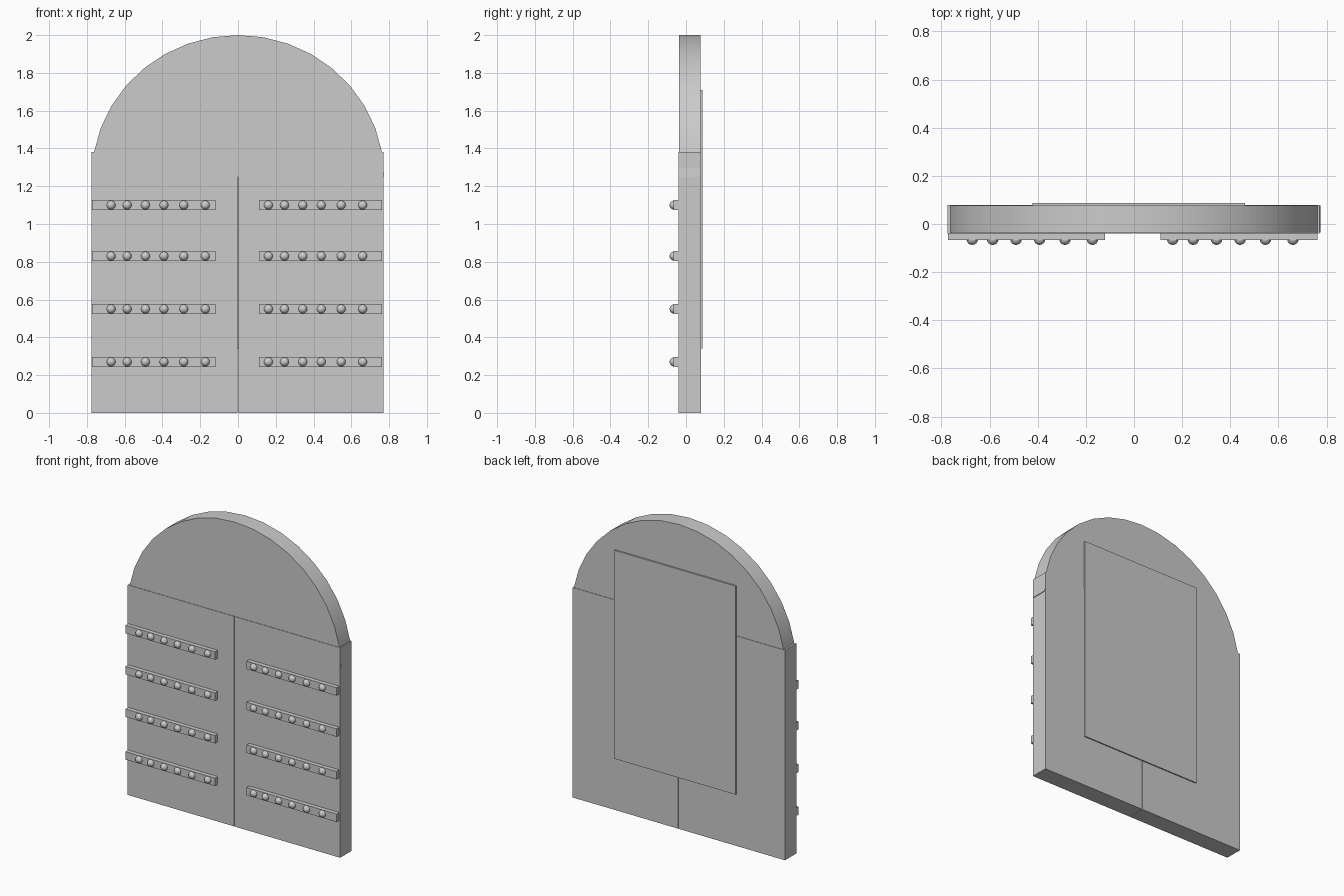
import bpy, bmesh
from math import cos, sin, radians

if "Cube" in bpy.data.objects:
    bpy.data.objects.remove(bpy.data.objects["Cube"])


def finish(bm, name, smooth=False):
    bmesh.ops.recalc_face_normals(bm, faces=bm.faces[:])
    mesh = bpy.data.meshes.new(name)
    bm.to_mesh(mesh)
    bm.free()
    obj = bpy.data.objects.new(name, mesh)
    bpy.context.collection.objects.link(obj)
    if smooth:
        bpy.ops.object.select_all(action='DESELECT')
        obj.select_set(True)
        bpy.context.view_layer.objects.active = obj
        bpy.ops.object.shade_smooth_by_angle(angle=radians(35))
    return obj


def box(name, x, y, z):
    """Box from (min, max) ranges on each axis."""
    bm = bmesh.new()
    bmesh.ops.create_cube(bm, size=1)
    for v in bm.verts:
        for i, (lo, hi) in enumerate((x, y, z)):
            v.co[i] = hi if v.co[i] > 0 else lo
    return finish(bm, name)


# Two door leaves with a hairline gap
DOOR_Y = (-0.039, 0.079)
box("door_left", (-0.775, -0.002), DOOR_Y, (0, 1.38))
box("door_right", (0.002, 0.77), DOOR_Y, (0, 1.38))

# Arched top: half ellipse in 10 degree steps, its foot sunk between the doors
bm = bmesh.new()
rim = [bm.verts.new((0.774 * cos(radians(a)), -0.036, 1.25 + 0.75 * sin(radians(a))))
       for a in range(0, 181, 10)]
face = bm.faces.new(rim)
ext = bmesh.ops.extrude_face_region(bm, geom=[face], use_keep_orig=True)
bmesh.ops.translate(bm, vec=(0, 0.112, 0),
                    verts=[g for g in ext["geom"] if isinstance(g, bmesh.types.BMVert)])
finish(bm, "arch_top", smooth=True)

# Thin backing plate
box("back_plate", (-0.422, 0.461), (0.06, 0.087), (0.34, 1.71))

# Iron straps with round studs; the right set repeats the left set
STUD_X = (-0.672, -0.587, -0.490, -0.392, -0.287, -0.173)
for side, strap, shift in (("left", (-0.772, -0.12), 0), ("right", (0.11, 0.763), 0.833)):
    for row, z in enumerate((0.27, 0.55, 0.83, 1.10)):
        box(f"strap_{side}_{row}", strap, (-0.067, -0.03), (z - 0.026, z + 0.026))
        for i, x in enumerate(STUD_X):
            bm = bmesh.new()
            bmesh.ops.create_uvsphere(bm, u_segments=16, v_segments=10, radius=0.024)
            bmesh.ops.translate(bm, vec=(x + shift, -0.063, z), verts=bm.verts[:])
            finish(bm, f"stud_{side}_{row}_{i}", smooth=True)
